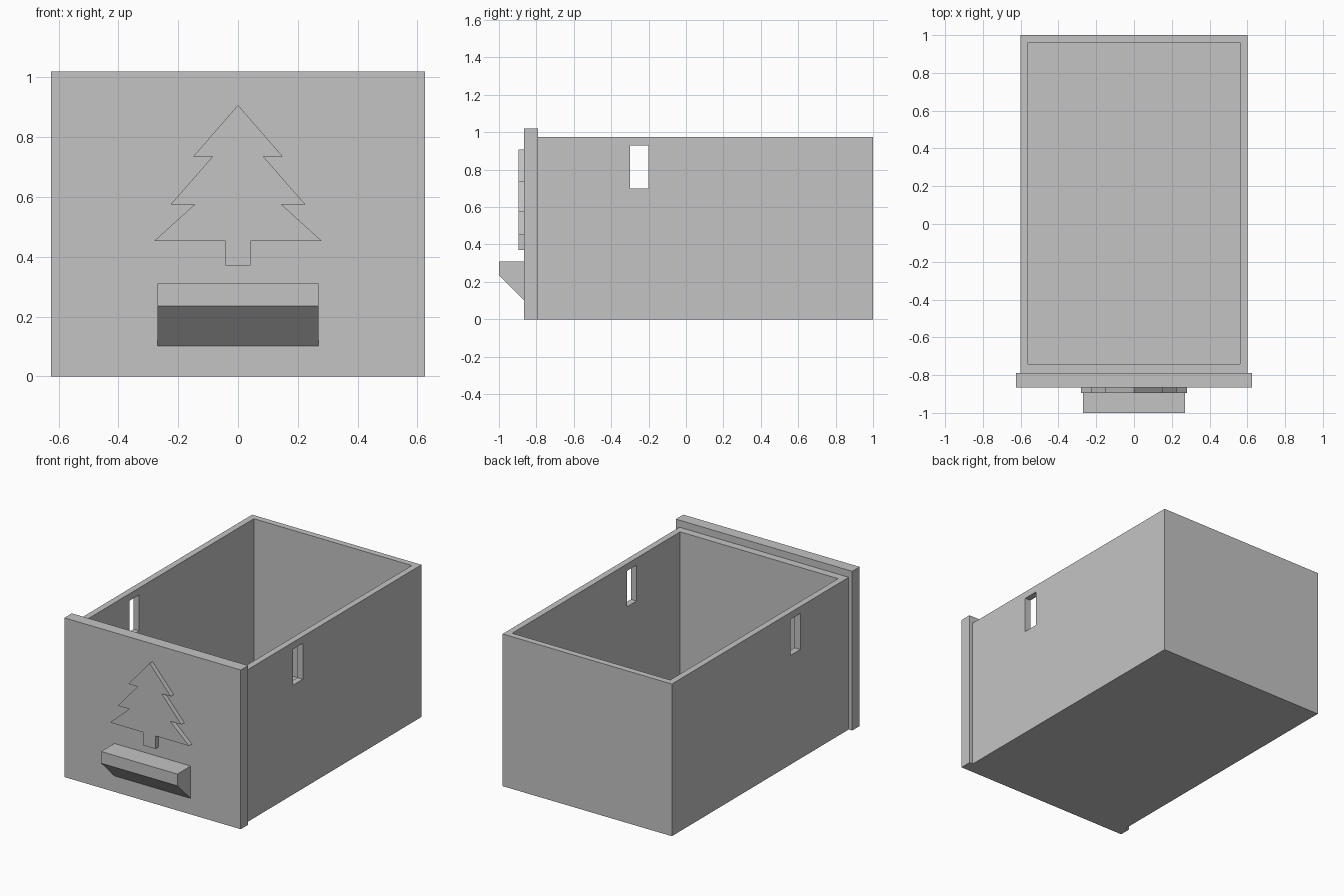
import bpy
import bmesh

cube = bpy.data.objects.get("Cube")
if cube:
    bpy.data.objects.remove(cube, do_unlink=True)

grey = bpy.data.materials.new("plain grey")
grey.use_nodes = True
colour = (0.55, 0.55, 0.55, 1)
grey.diffuse_color = colour
grey.node_tree.nodes["Principled BSDF"].inputs["Base Color"].default_value = colour


def prism(name, profile, direction):
    """Extrude a closed 3D outline along a direction into a solid."""
    bm = bmesh.new()
    face = bm.faces.new([bm.verts.new(p) for p in profile])
    new = bmesh.ops.extrude_face_region(bm, geom=[face])["geom"]
    moved = [v for v in new if isinstance(v, bmesh.types.BMVert)]
    bmesh.ops.translate(bm, verts=moved, vec=direction)
    bmesh.ops.recalc_face_normals(bm, faces=bm.faces)
    mesh = bpy.data.meshes.new(name)
    bm.to_mesh(mesh)
    bm.free()
    mesh.materials.append(grey)
    obj = bpy.data.objects.new(name, mesh)
    bpy.context.collection.objects.link(obj)
    return obj


def box(name, x, y, z):
    outline = [(x[0], y[0], z[0]), (x[1], y[0], z[0]),
               (x[1], y[1], z[0]), (x[0], y[1], z[0])]
    return prism(name, outline, (0, 0, z[1] - z[0]))


def cut(target, cutter):
    """Subtract the cutter from the target, then discard it."""
    mod = target.modifiers.new("cut", "BOOLEAN")
    mod.operation = "DIFFERENCE"
    mod.solver = "EXACT"
    mod.object = cutter
    bpy.context.view_layer.objects.active = target
    bpy.ops.object.modifier_apply(modifier=mod.name)
    bpy.data.objects.remove(cutter, do_unlink=True)


# Open-topped drawer body with a slot through each side wall
body = box("drawer_body", (-0.6, 0.6), (-0.79, 1.0), (0, 0.975))
cut(body, box("cavity", (-0.56, 0.56), (-0.74, 0.96), (0.04, 1.2)))
cut(body, box("side_slots", (-0.8, 0.8), (-0.3, -0.2), (0.7, 0.93)))

# Front panel overlapping the body
box("front_panel", (-0.625, 0.625), (-0.865, -0.79), (0, 1.02))

# Raised tree emblem, mirrored from its right half
half = [(0.15, 0.735), (0.085, 0.735), (0.225, 0.575), (0.145, 0.575),
        (0.28, 0.453), (0.042, 0.453), (0.042, 0.37)]
outline = [(0, 0.907)] + half + [(-x, z) for x, z in reversed(half)]
prism("tree_emblem", [(x, -0.865, z) for x, z in outline], (0, -0.03, 0))

# Wedge-shaped pull handle
side = [(-0.865, 0.31), (-1.0, 0.31), (-1.0, 0.235), (-0.865, 0.102)]
prism("pull_handle", [(-0.27, y, z) for y, z in side], (0.54, 0, 0))
